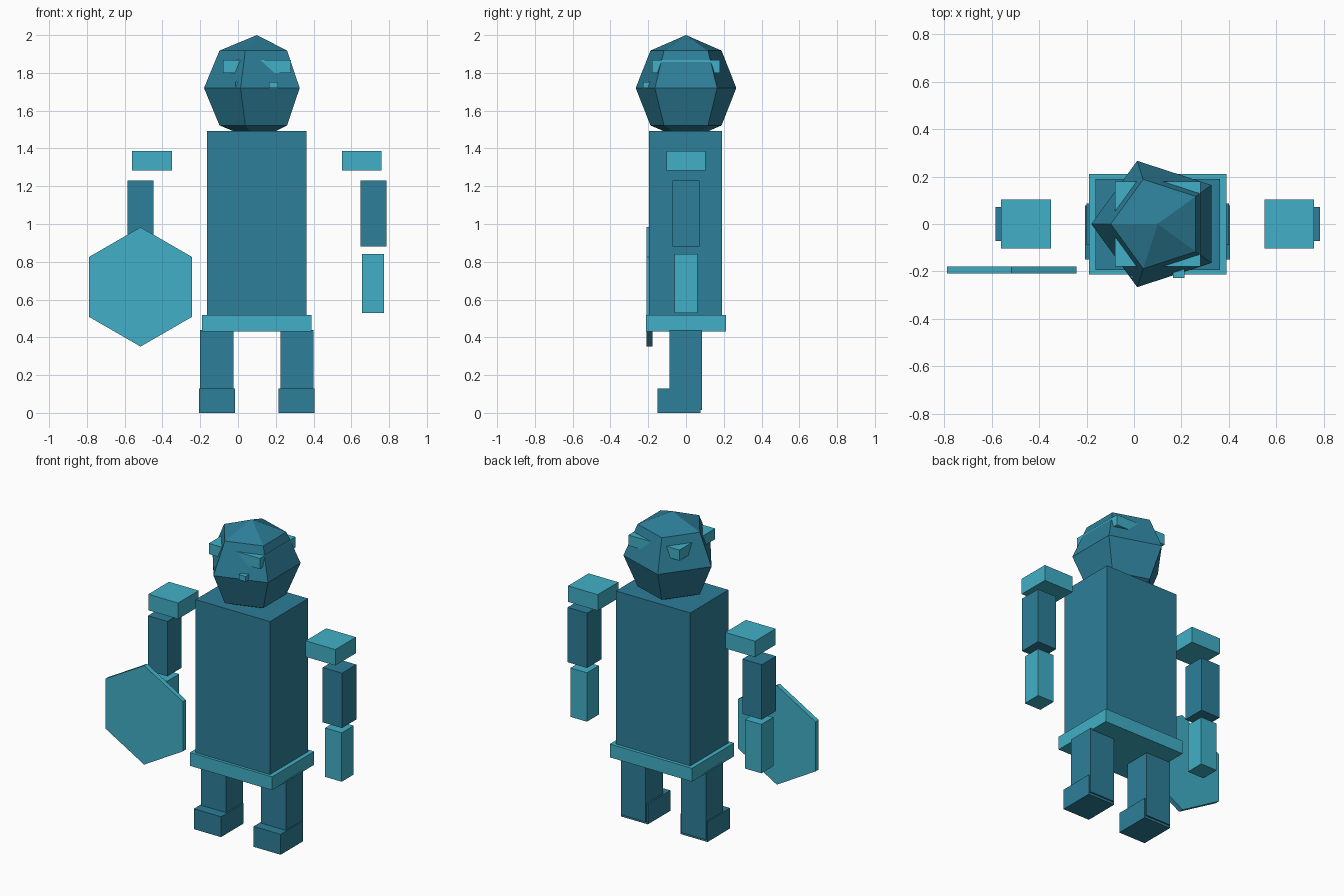
import bpy
import math
from mathutils import Matrix

if "Cube" in bpy.data.objects:
    bpy.data.objects.remove(bpy.data.objects["Cube"])

AXIS = 0.1  # the body's mirror plane; the shield shifts the body off centre


def material(name, colour):
    m = bpy.data.materials.new(name)
    m.diffuse_color = (*colour, 1)
    m.use_nodes = True
    m.node_tree.nodes["Principled BSDF"].inputs["Base Color"].default_value = m.diffuse_color
    return m


DARK = material("deep_teal", (0.026, 0.209, 0.314))
LIGHT = material("bright_teal", (0.053, 0.429, 0.565))


def finish(name, mat):
    ob = bpy.context.object
    ob.name = name
    ob.data.materials.append(mat)
    return ob


def box(name, x, y, z, mat):
    """Box from (min, max) ranges."""
    bpy.ops.mesh.primitive_cube_add(size=1)
    ob = finish(name, mat)
    size = [r[1] - r[0] for r in (x, y, z)]
    mid = [(r[0] + r[1]) / 2 for r in (x, y, z)]
    ob.data.transform(Matrix.Translation(mid) @ Matrix.Diagonal((*size, 1)))


def pair(name, x, y, z, mat):
    """Box and its twin on the other side of the body."""
    box("right_" + name, x, y, z, mat)
    box("left_" + name, (2 * AXIS - x[1], 2 * AXIS - x[0]), y, z, mat)


# Body
box("torso", (-0.163, 0.362), (-0.195, 0.19), (0.51, 1.493), DARK)
box("belt", (-0.19, 0.39), (-0.213, 0.211), (0.432, 0.517), LIGHT)

# Legs and feet
pair("leg", (0.224, 0.4), (-0.088, 0.086), (0.015, 0.44), DARK)
pair("foot", (0.215, 0.406), (-0.15, 0.077), (0, 0.13), DARK)

# Arms
pair("shoulder", (0.55, 0.76), (-0.104, 0.104), (1.284, 1.386), LIGHT)
pair("upper_arm", (0.648, 0.785), (-0.072, 0.072), (0.88, 1.23), DARK)
pair("forearm", (0.657, 0.774), (-0.06, 0.06), (0.53, 0.842), LIGHT)

# Five-sided head, one corner pointing to the side
bpy.ops.mesh.primitive_uv_sphere_add(segments=5, ring_count=4, radius=0.28)
head = finish("head", DARK)
first = max(head.data.vertices, key=lambda v: math.hypot(v.co.x, v.co.y)).co
turn = math.pi - math.atan2(first.y, first.x)
head.data.transform(Matrix.Translation((AXIS, 0, 1.72)) @ Matrix.Rotation(turn, 4, 'Z'))

# Headband corners poke through the head, eyes sit on its front
box("headband", (-0.08, 0.28), (-0.18, 0.18), (1.8, 1.868), LIGHT)
pair("eye", (0.165, 0.213), (-0.228, -0.16), (1.72, 1.753), LIGHT)

# Hexagonal shield standing on a corner
bpy.ops.mesh.primitive_cylinder_add(vertices=6, radius=0.316, depth=0.031)
shield = finish("shield", LIGHT)
shield.data.transform(Matrix.Translation((-0.516, -0.194, 0.667)) @ Matrix.Rotation(math.pi / 2, 4, 'X'))
